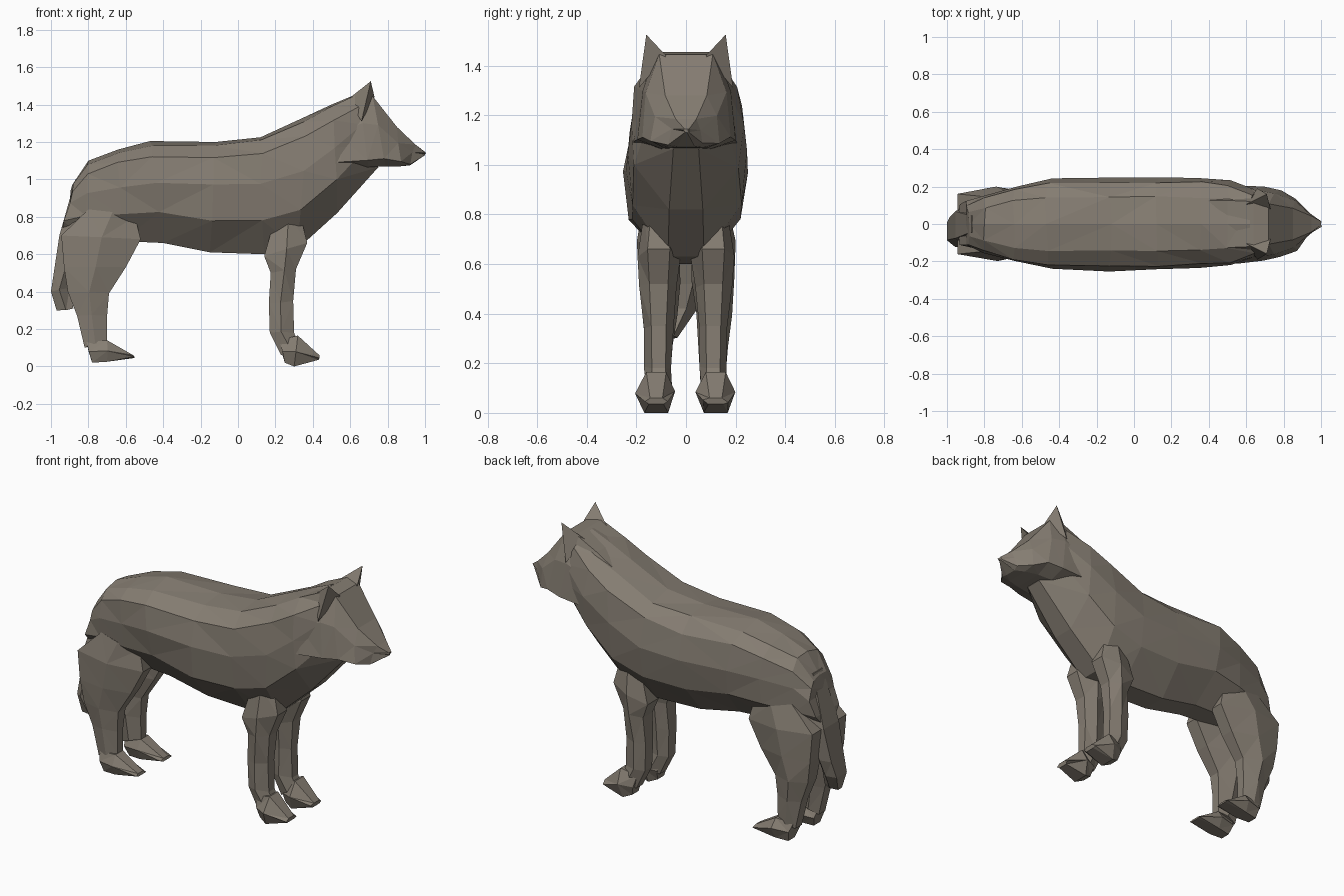
import bpy, bmesh, random
from mathutils import Vector

random.seed(4)
if "Cube" in bpy.data.objects:
    bpy.data.objects.remove(bpy.data.objects["Cube"])

fur = bpy.data.materials.new("grey brown fur")
fur.use_nodes = True
fur_colour = (.235, .205, .168, 1)
fur.diffuse_color = fur_colour
shader = fur.node_tree.nodes["Principled BSDF"]
shader.inputs["Base Color"].default_value = fur_colour

# Half cross-sections: (share of half width, share of the way from start to end point)
BODY = [(0, 0), (.6, .03), (.9, .15), (1, .4), (.9, .7), (.3, 1)]
HEAD = [(0, 0), (.6, 0), (.9, .4), (1, .9), (.5, 1)]
LIMB = [(.5, 0), (1, .5), (.6, 1)]


def finish(name, bm):
    """Turn the bmesh into a flat-shaded, triangulated part."""
    bmesh.ops.recalc_face_normals(bm, faces=bm.faces)
    bmesh.ops.triangulate(bm, faces=bm.faces)
    mesh = bpy.data.meshes.new(name)
    bm.to_mesh(mesh)
    bm.free()
    mesh.materials.append(fur)
    obj = bpy.data.objects.new(name, mesh)
    bpy.context.collection.objects.link(obj)


def trunk_width(x):
    """Half width of the trunk, tapering towards both ends."""
    return .25 * (1 - .7 * abs(x) ** 3)


def loft(name, half, rings, centre=0, sway=0, jitter=.006):
    """Each ring: start x, z, end x, z and half width (trunk width if left out).
    The centre line drifts by sway as the part hangs lower."""
    bm = bmesh.new()
    outline = half + [(-u, t) for u, t in reversed(half) if u]
    top = rings[0][1]
    loops = []
    for start_x, start_z, end_x, end_z, *given in rings:
        width = given[0] if given else trunk_width((start_x + end_x) / 2)
        y = centre + sway * (top - start_z) ** 3
        start = Vector((start_x, y, start_z))
        end = Vector((end_x, y, end_z))
        loop = []
        for u, t in outline:
            point = start.lerp(end, t) + Vector((0, u * width, 0))
            if 0 < t < 1:
                point += Vector([random.uniform(-jitter, jitter) for axis in "xyz"])
            loop.append(bm.verts.new(point))
        loops.append(loop)
    for upper, lower in zip(loops, loops[1:]):
        for i in range(len(outline)):
            bm.faces.new((upper[i - 1], upper[i], lower[i], lower[i - 1]))
    bm.faces.new(loops[0])
    bm.faces.new(loops[-1])
    finish(name, bm)


def ear(name, side):
    """Four-sided pointed ear, flush with the side of the skull."""
    bm = bmesh.new()
    back = (.59, .1 * side, 1.43)
    front = (.73, .08 * side, 1.44)
    outer = (.66, .19 * side, 1.31)
    tip = (.71, .16 * side, 1.525)
    corners = [bm.verts.new(corner) for corner in (back, front, outer, tip)]
    for skipped in corners:
        bm.faces.new([corner for corner in corners if corner is not skipped])
    finish(name, bm)


# Trunk with rump, chest and sloping neck
loft("body", BODY, [
    (-.88, .98, -.945, .7),
    (-.8, 1.1, -.83, .67),
    (-.64, 1.16, -.62, .67),
    (-.47, 1.205, -.4, .66),
    (-.12, 1.2, -.15, .61),
    (.12, 1.225, .14, .6),
    (.36, 1.335, .32, .63),
    (.5, 1.4, .53, .82),
    (.62, 1.45, .75, 1.065, .17)], jitter=.009)

# Wedge head with cheek ruff overhanging the throat
loft("head", HEAD, [
    (.3, 1.27, .34, 1.04, .21),
    (.5, 1.39, .56, 1.06, .21),
    (.64, 1.455, .7, 1.065, .2),
    (.72, 1.445, .79, 1.07, .18),
    (.85, 1.28, .87, 1.07, .14),
    (.95, 1.185, .92, 1.075, .07),
    (1, 1.145, 1, 1.13, .01)])

# Hanging tail, swung a little to one side
loft("tail", LIMB, [
    (-.78, 1, -.87, 1, .07),
    (-.82, .72, -.955, .7, .12),
    (-.88, .52, -.985, .5, .1),
    (-.9, .42, -1, .4, .08),
    (-.88, .31, -.97, .3, .03)], sway=-.2)

for side, label in ((-1, "near"), (1, "far")):
    # Foreleg from shoulder to wrist, then its wedge paw
    loft(label + "_foreleg", LIMB, [
        (.33, .82, .2, .8, .06),
        (.37, .66, .14, .59, .09),
        (.31, .52, .175, .5, .075),
        (.295, .35, .165, .34, .06),
        (.3, .18, .17, .18, .055),
        (.33, .11, .23, .06, .05)], centre=.11 * side)
    loft(label + "_forepaw", LIMB, [
        (.22, .14, .25, .02, .05),
        (.32, .165, .3, 0, .08),
        (.435, .06, .43, .035, .05)], centre=.12 * side)

    # Hind leg through thigh, hock and shank, then its paw
    loft(label + "_hind_leg", LIMB, [
        (-.55, .8, -.8, .84, .06),
        (-.52, .68, -.945, .7, .085),
        (-.6, .53, -.93, .53, .085),
        (-.69, .39, -.91, .4, .07),
        (-.7, .27, -.86, .27, .055),
        (-.7, .14, -.82, .1, .05)], centre=.11 * side)
    loft(label + "_hind_paw", LIMB, [
        (-.81, .13, -.78, .02, .05),
        (-.7, .14, -.7, .025, .07),
        (-.56, .06, -.555, .045, .045)], centre=.12 * side)

    ear(label + "_ear", side)
